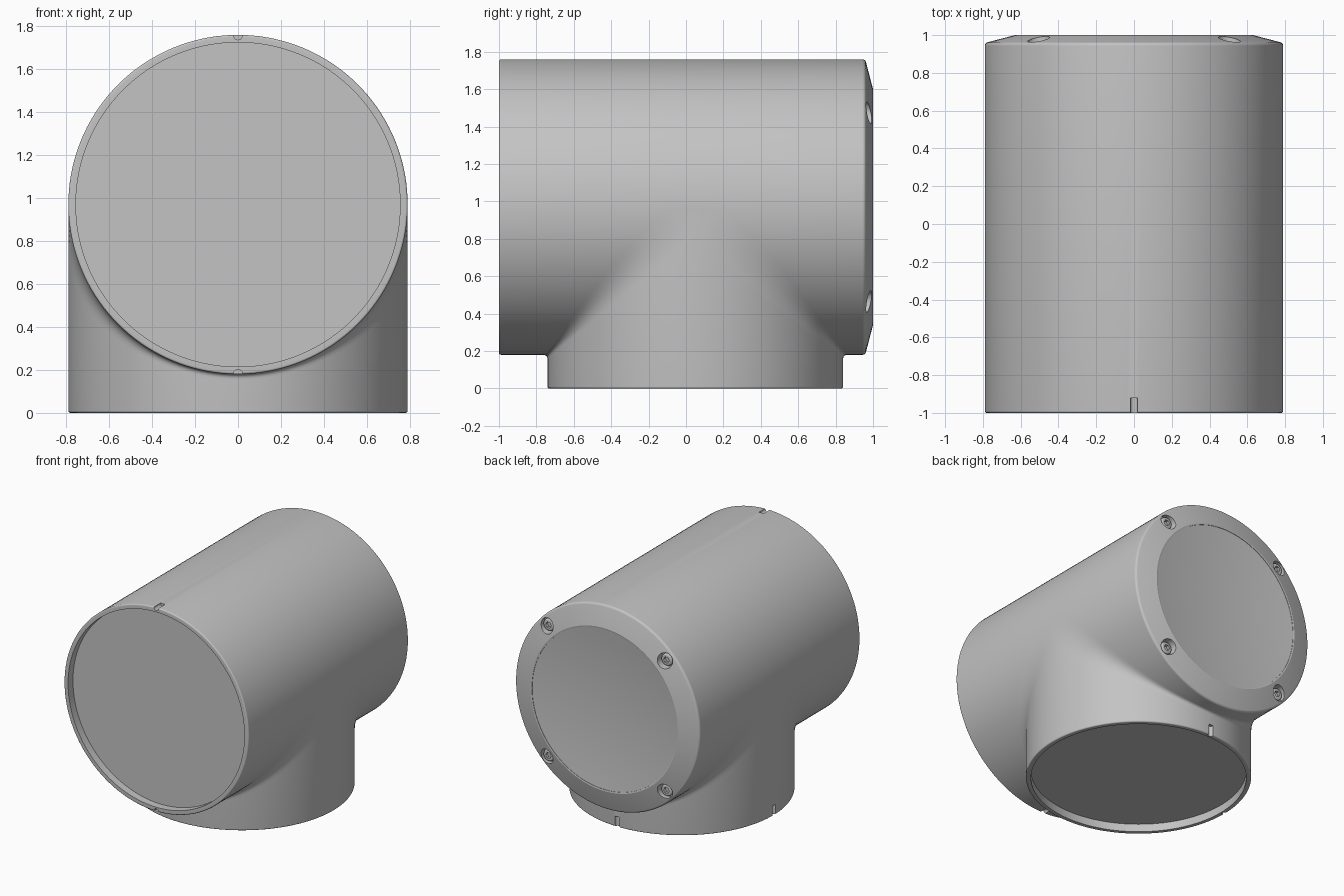
import bpy, bmesh
from math import sin, cos, pi, radians, sqrt
from mathutils import Matrix, Vector

cube = bpy.data.objects.get("Cube")
if cube:
    bpy.data.objects.remove(cube, do_unlink=True)

R, AXIS_Z, PIPE_Y, SEG = 0.79, 0.97, 0.05, 144

grey = bpy.data.materials.new("Housing grey")
grey.use_nodes = True
colour = (0.55, 0.55, 0.55, 1)
grey.diffuse_color = colour
grey.node_tree.nodes["Principled BSDF"].inputs["Base Color"].default_value = colour

# Local z becomes the model's y
ALONG_Y = Matrix.Rotation(radians(-90), 4, 'X')


def finish(name, bm, matrix=Matrix()):
    bm.transform(matrix)
    bmesh.ops.recalc_face_normals(bm, faces=bm.faces)
    mesh = bpy.data.meshes.new(name)
    bm.to_mesh(mesh)
    bm.free()
    mesh.materials.append(grey)
    obj = bpy.data.objects.new(name, mesh)
    bpy.context.collection.objects.link(obj)
    return obj


def revolve(name, profile, matrix, segments=SEG):
    """Turn a profile of (radius, height) points, closing ends on the axis."""
    bm = bmesh.new()
    rings = []
    for r, h in profile:
        n = segments if r > 0 else 1
        rings.append([bm.verts.new((r * cos(2 * pi * i / n), r * sin(2 * pi * i / n), h))
                      for i in range(n)])
    for a, b in zip(rings, rings[1:]):
        for i in range(segments):
            j = (i + 1) % segments
            if len(a) == 1:
                bm.faces.new((a[0], b[i], b[j]))
            elif len(b) == 1:
                bm.faces.new((a[i], a[j], b[0]))
            else:
                bm.faces.new((a[i], a[j], b[j], b[i]))
    return finish(name, bm, matrix)


def smooth(obj, angle=16):
    bpy.ops.object.select_all(action='DESELECT')
    obj.select_set(True)
    bpy.context.view_layer.objects.active = obj
    bpy.ops.object.shade_smooth_by_angle(angle=radians(angle))


def arc(cr, ch, rad, start, end, n=6):
    return [(cr + rad * cos(radians(start + (end - start) * i / n)),
             ch + rad * sin(radians(start + (end - start) * i / n))) for i in range(n + 1)]


def cut(obj, cutters):
    for c in cutters:
        c.hide_render = True
        mod = obj.modifiers.new(c.name, 'BOOLEAN')
        mod.operation, mod.solver, mod.object = 'DIFFERENCE', 'EXACT', c
    bpy.context.view_layer.update()
    graph = bpy.context.evaluated_depsgraph_get()
    mesh = bpy.data.meshes.new_from_object(obj.evaluated_get(graph))
    obj.modifiers.clear()
    obj.data = mesh
    for c in cutters:
        bpy.data.objects.remove(c, do_unlink=True)


def rod(name, rad, bottom, top, matrix, segments=24):
    return revolve(name, [(0, bottom), (rad, bottom), (rad, top), (0, top)], matrix, segments)


def at(x, y, z):
    return Matrix.Translation((x, y, z))


def open_end(base, depth):
    """Recessed mouth with a thin, slightly rounded rim."""
    return [(0, base + depth), (0.755, base + depth), (0.755, base)] + \
        arc(R - 0.01, base + 0.01, 0.01, -90, 0)


# Horizontal barrel: recessed front, bevelled back with a shallow dish
dish = [(0.62 * i / 10, 0.96 + 0.035 * (i / 10) ** 2) for i in range(10, -1, -1)]
barrel_profile = open_end(-1, 0.06) + arc(R - 0.02, 0.943, 0.02, 0, 76) + [(0.63, 1.0), (0.62, 0.998)] + dish
barrel = revolve("barrel", barrel_profile, at(0, 0, AXIS_Z) @ ALONG_Y)

SCREWS = [(sx * 0.505, AXIS_Z + sz * 0.505) for sx in (-1, 1) for sz in (-1, 1)]
cutters = [rod("screw_hole_cutter", 0.058, 0.93, 1.1, at(x, 0, z) @ ALONG_Y, 32) for x, z in SCREWS]
cutters += [rod("barrel_notch_cutter", 0.02, -1.1, -0.92,
                at(0, 0, AXIS_Z + s * (R - 0.003)) @ ALONG_Y) for s in (-1, 1)]
cut(barrel, cutters)
smooth(barrel)

# Vertical pipe leaving the underside of the barrel
pipe = revolve("lower_pipe", open_end(0, 0.06) + [(R, AXIS_Z - 0.01), (0, AXIS_Z - 0.01)],
               at(0, PIPE_Y, 0))
cut(pipe, [rod("pipe_notch_cutter", 0.02, -0.1, 0.08, at(x, y, 0))
           for x, y in ((0, PIPE_Y + R - 0.003), (-R + 0.003, PIPE_Y))])
smooth(pipe)

# Fillet where the pipe meets the barrel, widening towards the flanks
bm = bmesh.new()
STEPS = 8
for side in (-1, 1):
    rows = []
    for i in range(73):
        a = pi * i / 72
        corner = Vector((R * cos(a), PIPE_Y + side * R * sin(a), AXIS_Z - R * sin(a)))
        reach = 0.025 + 0.13 * abs(cos(a)) ** 3
        low = corner - Vector((0, 0, reach))
        out = corner + Vector((0, side * reach, 0))
        row = []
        for k in range(STEPS + 1):
            t = k / STEPS
            row.append(bm.verts.new((1 - t) ** 2 * low + 2 * t * (1 - t) * corner + t * t * out))
        rows.append(row)
    for p, q in zip(rows, rows[1:]):
        for k in range(STEPS):
            face = bm.faces.new((p[k], q[k], q[k + 1], p[k + 1]))
            face.normal_update()
            if face.normal.z > 0:
                face.normal_flip()
mesh = bpy.data.meshes.new("junction_fillet")
bm.to_mesh(mesh)
bm.free()
mesh.materials.append(grey)
fillet = bpy.data.objects.new("junction_fillet", mesh)
bpy.context.collection.objects.link(fillet)
smooth(fillet, 40)

# Socket-head screws in the back bevel
for n, (x, z) in enumerate(SCREWS, 1):
    place = at(x, 0, z) @ ALONG_Y
    head = revolve(f"screw_{n}", [(0, 0.92), (0.046, 0.92), (0.046, 0.945)] +
                   arc(0.034, 0.95, 0.012, 0, 90) + [(0, 0.962)], place, 32)
    cut(head, [rod("socket_cutter", 0.024, 0.94, 1.0, place, 6)])
    smooth(head, 30)
